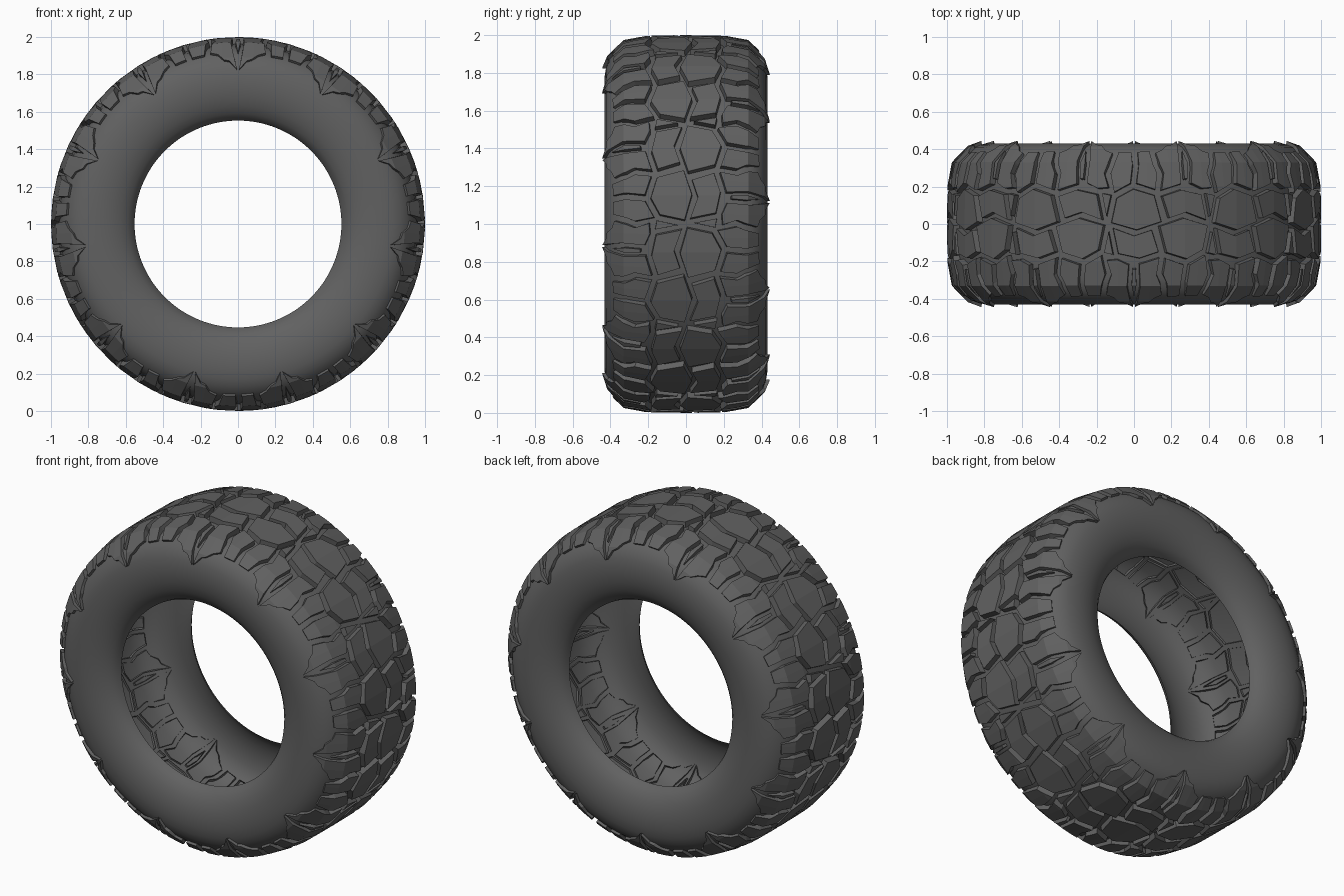
import bpy, bmesh, math
from mathutils import Vector

if "Cube" in bpy.data.objects:
    bpy.data.objects.remove(bpy.data.objects["Cube"])

N = 11                       # tread pattern repeats round the tyre
PERIOD = 2 * math.pi / N
SEG = 132                    # carcass segments

rubber = bpy.data.materials.new("dark_rubber")
rubber.diffuse_color = (0.12, 0.12, 0.12, 1)
rubber.use_nodes = True
rubber.node_tree.nodes["Principled BSDF"].inputs["Base Color"].default_value = rubber.diffuse_color


def ring_point(theta, r, y):
    return Vector((r * math.sin(theta), y, 1 + r * math.cos(theta)))


def finish(bm, name, smooth):
    me = bpy.data.meshes.new(name)
    bm.to_mesh(me)
    bm.free()
    me.materials.append(rubber)
    for p in me.polygons:
        p.use_smooth = smooth
    ob = bpy.data.objects.new(name, me)
    bpy.context.collection.objects.link(ob)
    return ob


# Carcass: half profile (radius, half width), mirrored and revolved
half = [(.553, .335), (.565, .36), (.59, .385), (.63, .408), (.68, .424), (.73, .431),
        (.78, .431), (.83, .423), (.87, .408), (.905, .382), (.935, .345),
        (.953, .29), (.962, .20), (.966, .10)]
profile = [(r, -y) for r, y in half] + [(.967, 0)] + [(r, y) for r, y in reversed(half)]
bm = bmesh.new()
rings = [[bm.verts.new(ring_point(2 * math.pi * i / SEG, r, y)) for r, y in profile]
         for i in range(SEG)]
for i in range(SEG):
    a, b = rings[i], rings[(i + 1) % SEG]
    for j in range(len(profile) - 1):
        bm.faces.new((a[j], a[j + 1], b[j + 1], b[j]))
finish(bm, "tyre_carcass", True)

# Tread cross sections: (distance across tread, half width, radius)
TOP = [(0, 0, 1.0), (.2, .2, .998), (.33, .33, .974), (.45, .418, .89), (.53, .444, .825)]
BASE = [(0, 0, .955), (.2, .2, .95), (.33, .31, .932), (.45, .385, .875), (.53, .423, .822)]


def section(table, v):
    s, a = (1 if v >= 0 else -1), abs(v)
    for (v0, y0, r0), (v1, y1, r1) in zip(table, table[1:]):
        if a <= v1 or v1 == table[-1][0]:
            t = (a - v0) / (v1 - v0)
            return s * (y0 + t * (y1 - y0)), r0 + t * (r1 - r0)


# Tread blocks of one repeat, flat outlines (along tread, across tread)
BLOCKS = [
    # centre blocks and wedge
    [(-.12, .02), (0, .062), (.10, .03), (.14, .15), (.03, .185), (-.09, .16)],
    [(.13, .01), (.27, -.035), (.415, .005), (.385, .14), (.29, .19), (.17, .155)],
    [(-.137, .04), (-.112, .165), (-.163, .155)],
    # shoulder pair running down to a point on the sidewall
    [(-.15, .19), (-.09, .185), (-.025, .215), (-.035, .34), (-.006, .53), (-.05, .475),
     (-.085, .465), (-.12, .42), (-.165, .40), (-.145, .32), (-.125, .27)],
    [(.025, .21), (.14, .175), (.125, .27), (.148, .32), (.165, .40), (.12, .425),
     (.085, .46), (.05, .475), (.006, .53), (.03, .34)],
    # small rib in the middle of the shoulder groove
    [(-.008, .24), (.01, .24), (.014, .33), (.0, .42), (-.014, .33)],
    # shoulder blocks between the pairs
    [(.168, .18), (.275, .215), (.262, .32), (.268, .41), (.195, .415), (.18, .32), (.155, .27)],
    [(.302, .215), (.395, .165), (.417, .27), (.397, .32), (.375, .41), (.298, .41), (.29, .32)],
]


def flat_block(outline):
    """Outline cut where the cross section bends; returns (u, v) faces."""
    b = bmesh.new()
    b.faces.new([b.verts.new((u, v, 0)) for u, v in outline])
    mid = sum(u for u, v in outline) / len(outline)
    cuts = [((0, v, 0), (0, 1, 0)) for v in (.2, .33, .45)] + [((mid, 0, 0), (1, 0, 0))]
    for co, no in cuts:
        bmesh.ops.bisect_plane(b, geom=b.verts[:] + b.edges[:] + b.faces[:],
                               dist=1e-4, plane_co=co, plane_no=no)
    b.verts.index_update()
    verts = [(p.co.x, p.co.y) for p in b.verts]
    faces = [[p.index for p in f.verts] for f in b.faces]
    rim = [(l.vert.index, l.link_loop_next.vert.index)
           for f in b.faces for l in f.loops if l.edge.is_boundary]
    b.free()
    return verts, faces, rim


def tread(name, side):
    bm = bmesh.new()
    for outline in BLOCKS:
        verts, faces, rim = flat_block(outline)
        cu = sum(u for u, v in outline) / len(outline)
        cv = sum(v for u, v in outline) / len(outline)
        for k in range(N):
            # the back half is the front half turned round, half a repeat on
            start = k * PERIOD + (PERIOD / 2 if side > 0 else 0)
            low, high = [], []
            for u, v in verts:
                y, r = section(BASE, v)
                low.append(bm.verts.new(ring_point(start - side * u, r, side * y)))
                u2, v2 = cu + (u - cu) * .93, cv + (v - cv) * .96
                if v > .5:
                    u2, v2 = u, v
                y, r = section(TOP, v2)
                high.append(bm.verts.new(ring_point(start - side * u2, r, side * y)))
            for f in faces:
                bm.faces.new([high[i] for i in f])
            for i, j in rim:
                bm.faces.new((low[i], low[j], high[j], high[i]))
    # make every block's top face outward
    bmesh.ops.recalc_face_normals(bm, faces=bm.faces[:])
    finish(bm, name, False)


tread("front_tread_blocks", -1)
tread("back_tread_blocks", 1)
